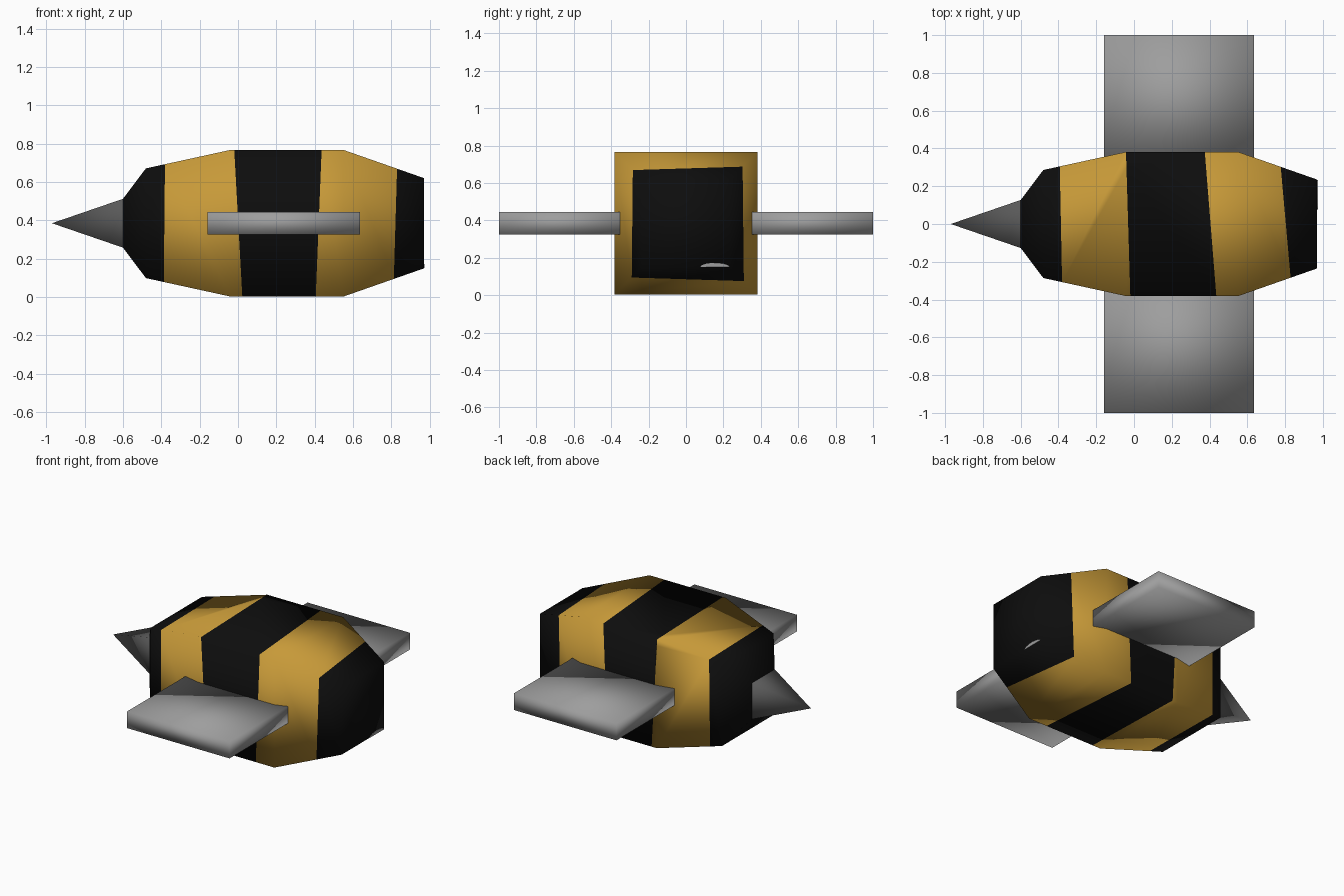
import bpy, bmesh, math
from mathutils import Vector

if "Cube" in bpy.data.objects:
    bpy.data.objects.remove(bpy.data.objects["Cube"])

ZC = 0.385  # height of the body axis


def material(name, rgb):
    m = bpy.data.materials.new(name)
    m.diffuse_color = (*rgb, 1)
    m.use_nodes = True
    m.node_tree.nodes["Principled BSDF"].inputs["Base Color"].default_value = m.diffuse_color
    return m


YELLOW = material("honey yellow", (0.57, 0.32, 0.04))
BLACK = material("black", (0.004, 0.004, 0.004))
WING = material("light grey", (0.34, 0.34, 0.34))
STING = material("dark grey", (0.11, 0.11, 0.11))


def finish(bm, name, mats, smooth=True):
    bmesh.ops.recalc_face_normals(bm, faces=bm.faces)
    for f in bm.faces:
        f.smooth = smooth
    me = bpy.data.meshes.new(name)
    bm.to_mesh(me)
    bm.free()
    for m in mats:
        me.materials.append(m)
    ob = bpy.data.objects.new(name, me)
    bpy.context.collection.objects.link(ob)
    return ob


def square_ring(bm, x, h):
    return [bm.verts.new((x, sy * h, ZC + sz * h))
            for sy, sz in ((-1, -1), (1, -1), (1, 1), (-1, 1))]


# body: square sections lofted along x
bm = bmesh.new()
rings = [square_ring(bm, x, h) for x, h in
         ((-0.60, 0.127), (-0.48, 0.286), (-0.04, 0.382), (0.55, 0.382), (0.97, 0.235))]
for a, b in zip(rings, rings[1:]):
    for i in range(4):
        j = (i + 1) % 4
        bm.faces.new((a[i], a[j], b[j], b[i]))
bm.faces.new(rings[0])
bm.faces.new(rings[-1])

# stripes: slightly tilted cuts, x = c + sy*y + sz*(z - ZC)
cuts = ((-0.39, -0.02, 0.01), (-0.01, -0.03, -0.055), (0.39, -0.08, 0.04), (0.795, -0.09, 0.03))
for c, sy, sz in cuts:
    bmesh.ops.bisect_plane(bm, geom=bm.verts[:] + bm.edges[:] + bm.faces[:], dist=1e-5,
                           plane_co=(c, 0, ZC), plane_no=Vector((1, -sy, -sz)).normalized())
for f in bm.faces:
    p = f.calc_center_median()
    passed = sum(p.x > c + sy * p.y + sz * (p.z - ZC) for c, sy, sz in cuts)
    f.material_index = 1 if passed % 2 == 0 else 0
finish(bm, "body", [YELLOW, BLACK])

# stinger: four-sided pyramid
bm = bmesh.new()
base = square_ring(bm, -0.60, 0.127)
tip = bm.verts.new((-0.97, 0, ZC))
for i in range(4):
    bm.faces.new((base[i], base[(i + 1) % 4], tip))
finish(bm, "stinger", [STING])

# wings: flat slabs reaching into the body
for side, name in ((-1, "front_wing"), (1, "back_wing")):
    bm = bmesh.new()
    bmesh.ops.create_cube(bm, size=1)
    for v in bm.verts:
        v.co = (0.2375 + v.co.x * 0.795, side * 0.65 + v.co.y * 0.70, ZC + v.co.z * 0.118)
    finish(bm, name, [WING])

# mouth: thin half-oval plate on the face
bm = bmesh.new()
n = 10
arc = [bm.verts.new((0.973, 0.155 + 0.078 * math.cos(math.pi * i / n),
                     0.151 + 0.022 * math.sin(math.pi * i / n))) for i in range(n + 1)]
face = bm.faces.new(arc)
ext = bmesh.ops.extrude_face_region(bm, geom=[face])
for v in ext["geom"]:
    if isinstance(v, bmesh.types.BMVert):
        v.co.x = 0.968
finish(bm, "mouth", [WING], False)
